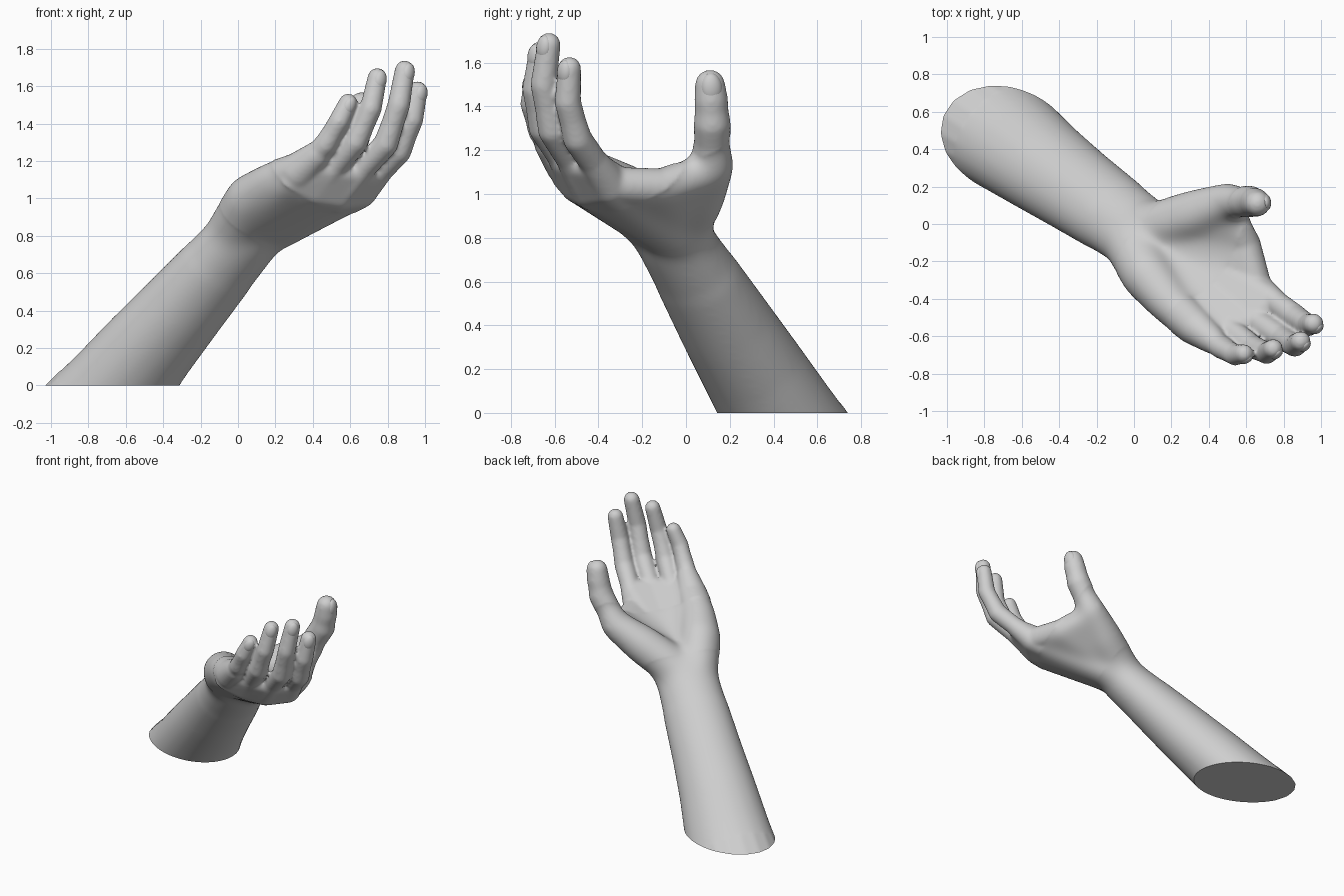
import bpy, bmesh
from mathutils import Vector, Matrix

if "Cube" in bpy.data.objects:
    bpy.data.objects.remove(bpy.data.objects["Cube"])

skin = bpy.data.materials.new("plain_grey")
skin.diffuse_color = (0.62, 0.62, 0.62, 1)
skin.use_nodes = True
skin.node_tree.nodes["Principled BSDF"].inputs["Base Color"].default_value = skin.diffuse_color

# Arm frame: along the forearm, across the palm, out of the palm
ALONG = Vector((0.595, -0.42, 0.685)).normalized()
ACROSS = Vector((0.745, 0.605, -0.28))
ACROSS = (ACROSS - ALONG * ACROSS.dot(ALONG)).normalized()
OUT = ALONG.cross(ACROSS)  # points to the back of the hand
if OUT.z < 0:
    OUT = -OUT             # now points out of the palm

# Points of a unit ball, shared by all hulls
ball = bmesh.new()
bmesh.ops.create_icosphere(ball, subdivisions=3, radius=1)
BALL = [v.co.copy() for v in ball.verts]
ball.free()


def frame(x, y, z, pos):
    m = Matrix((x, y, z)).transposed().to_4x4()
    m.translation = pos
    return m


def hull(bm, stations):
    """One convex hull around ellipsoids: (centre, half width, half thickness)."""
    part = bmesh.new()
    for pos, w, t in stations:
        m = frame(ACROSS * w, OUT * t, ALONG * min(w, t), Vector(pos))
        for c in BALL:
            part.verts.new(m @ c)
    bmesh.ops.convex_hull(part, input=part.verts[:])
    loose = [v for v in part.verts if not v.link_faces]
    bmesh.ops.delete(part, geom=loose, context="VERTS")
    bmesh.ops.recalc_face_normals(part, faces=part.faces[:])
    me = bpy.data.meshes.new("part")
    part.to_mesh(me)
    part.free()
    bm.from_mesh(me)
    bpy.data.meshes.remove(me)


def limb(bm, *stations):
    for pair in zip(stations, stations[1:]):
        hull(bm, pair)


def rounds(*stations):
    return [(p, r, r) for p, r in stations]


def finish(name, bm):
    me = bpy.data.meshes.new(name)
    bm.to_mesh(me)
    bm.free()
    me.materials.append(skin)
    ob = bpy.data.objects.new(name, me)
    bpy.context.collection.objects.link(ob)
    return ob


bm = bmesh.new()
wrist = Vector((0.04, -0.06, 0.80))

# Forearm, reaching below the ground for a clean cut
limb(bm, ((-0.845, 0.57, -0.24), 0.33, 0.275), ((-0.64, 0.425, 0), 0.295, 0.25),
     ((-0.48, 0.305, 0.2), 0.268, 0.232), ((-0.307, 0.183, 0.4), 0.245, 0.213),
     ((-0.1, 0.04, 0.64), 0.225, 0.185), (wrist, 0.215, 0.168))

# Fingers: knuckle, middle joint, end joint, tip, size
fingers = {
    "index": ((0.655, -0.345, 1.035), (0.86, -0.495, 1.25), (0.93, -0.54, 1.42), (0.97, -0.53, 1.625), 1.0),
    "middle": ((0.54, -0.44, 1.02), (0.79, -0.61, 1.29), (0.86, -0.65, 1.50), (0.90, -0.62, 1.735), 1.0),
    "ring": ((0.41, -0.485, 1.04), (0.63, -0.655, 1.30), (0.71, -0.69, 1.48), (0.755, -0.66, 1.695), 0.97),
    "little": ((0.28, -0.53, 1.09), (0.47, -0.66, 1.29), (0.54, -0.70, 1.41), (0.61, -0.69, 1.555), 0.94),
    "thumb": ((0.50, 0.12, 1.13), (0.62, 0.12, 1.32), (0.65, 0.115, 1.43), (0.67, 0.105, 1.565), 1.27),
}
nails, bones = [], []
for i, (name, (a, b, c, tip, s)) in enumerate(fingers.items()):
    a, b, c, tip = map(Vector, (a, b, c, tip))
    d = (tip - c).normalized()
    end = tip - d * 0.052 * s
    k = 0.105 if name == "thumb" else 0.088 * s
    limb(bm, *rounds((a, k), (a.lerp(b, 0.55), 0.066 * s), (b, 0.067 * s),
                     (b.lerp(c, 0.5), 0.061 * s), (c, 0.061 * s), (end, 0.054 * s)))
    if name != "thumb":
        start = wrist + ACROSS * (0.09 - 0.06 * i) + OUT * 0.02
        bones.append(rounds((start, 0.125), (a, 0.088), (a.lerp(b, 0.4), 0.068)))
    back = b - a
    back = (back - d * back.dot(d)).normalized()
    nails.append((name, end, d, back, s))

# Palm slabs between neighbouring fingers
for one, two in zip(bones, bones[1:]):
    hull(bm, one + two)

# Thumb mound, outer palm mound, and the web from thumb to index finger
limb(bm, *rounds(((0.03, -0.04, 0.80), 0.14), ((0.17, 0.0, 0.90), 0.14),
                 ((0.32, 0.05, 1.0), 0.135), ((0.5, 0.12, 1.13), 0.105)))
limb(bm, *rounds(((-0.02, -0.1, 0.83), 0.15), ((0.07, -0.27, 0.99), 0.145),
                 ((0.19, -0.42, 1.08), 0.12), ((0.32, -0.54, 1.14), 0.105), ((0.42, -0.62, 1.23), 0.075)))
web = rounds(((0.655, -0.345, 1.04), 0.085), ((0.59, -0.11, 1.03), 0.088), ((0.5, 0.1, 1.10), 0.09))
heel = rounds(((0.13, -0.04, 0.86), 0.13))
hull(bm, web[:2] + heel)
hull(bm, web[1:] + heel)

# Melt all parts into one skin
arm = finish("hand_and_forearm", bm)
remesh = arm.modifiers.new("melt", "REMESH")
remesh.mode = "VOXEL"
remesh.voxel_size = 0.0105
soften = arm.modifiers.new("soften", "SMOOTH")
soften.factor = 0.5
soften.iterations = 12
deps = bpy.context.evaluated_depsgraph_get()
melted = bpy.data.meshes.new_from_object(arm.evaluated_get(deps))
arm.modifiers.clear()

# Extra softening of wrist and palm, then a light pass over the forearm
bm = bmesh.new()
bm.from_mesh(melted)
bpy.data.meshes.remove(melted)
for low, high, rounds_n in ((-0.25, 0.54, 70), (-1.3, 0.1, 40)):
    zone = [v for v in bm.verts if low < (v.co - wrist).dot(ALONG) < high]
    for _ in range(rounds_n):
        bmesh.ops.smooth_vert(bm, verts=zone, factor=0.5, use_axis_x=True,
                              use_axis_y=True, use_axis_z=True)

# Flat cut at the base
bmesh.ops.bisect_plane(bm, geom=bm.verts[:] + bm.edges[:] + bm.faces[:], dist=1e-5,
                       plane_co=(0, 0, 0), plane_no=(0, 0, -1), clear_outer=True)
for f in bm.faces:
    f.smooth = True
    f.material_index = 0
rim = [e for e in bm.edges if e.is_boundary]
for e in rim:
    e.smooth = False
for f in bmesh.ops.edgeloop_fill(bm, edges=rim)["faces"]:
    f.smooth = False
    f.normal_update()
    if f.normal.z > 0:
        f.normal_flip()
bm.to_mesh(arm.data)
bm.free()
arm.data.materials.clear()
arm.data.materials.append(skin)

# Nails: shallow curved plates on the backs of the tips
for name, end, d, back, s in nails:
    bm = bmesh.new()
    m = frame(d.cross(back) * 0.04 * s, back * 0.03 * s, d * 0.058 * s,
              end + back * 0.029 * s - d * 0.016)
    bmesh.ops.create_uvsphere(bm, u_segments=20, v_segments=12, radius=1, matrix=m)
    bmesh.ops.recalc_face_normals(bm, faces=bm.faces[:])
    for f in bm.faces:
        f.smooth = True
    finish(name + "_nail", bm)
